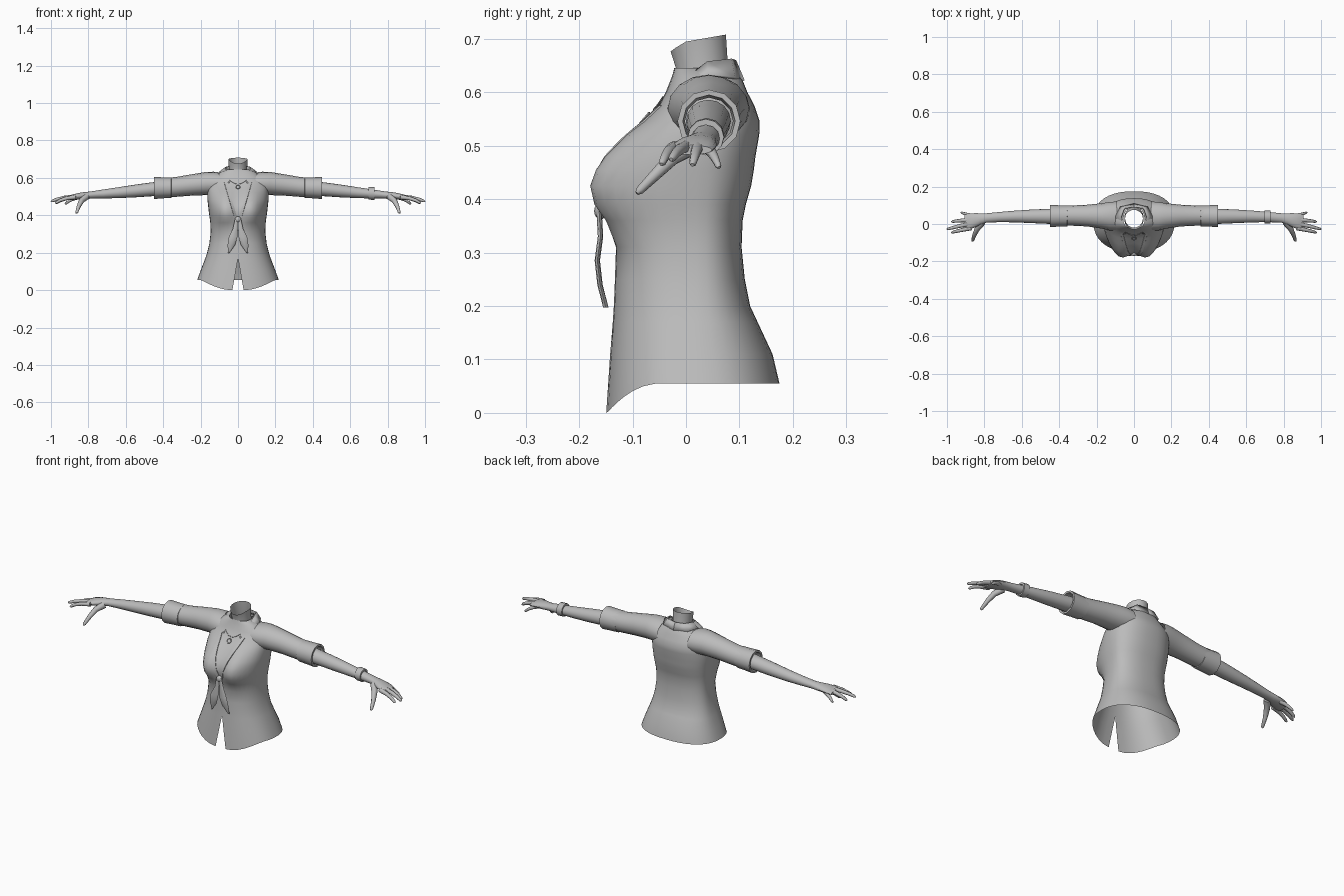
import bpy, bmesh, math
from mathutils import Vector

if "Cube" in bpy.data.objects:
    bpy.data.objects.remove(bpy.data.objects["Cube"])

grey = bpy.data.materials.new("plain_grey")
grey.diffuse_color = (0.5, 0.5, 0.5, 1)
grey.use_nodes = True
grey.node_tree.nodes["Principled BSDF"].inputs["Base Color"].default_value = grey.diffuse_color


def finish(name, bm, mirror=False, angle=40, solid=0):
    """Turn a bmesh into a shaded object, optionally mirrored in x."""
    bmesh.ops.remove_doubles(bm, verts=bm.verts, dist=0.0002)
    bmesh.ops.recalc_face_normals(bm, faces=bm.faces)
    mesh = bpy.data.meshes.new(name)
    bm.to_mesh(mesh)
    bm.free()
    mesh.materials.append(grey)
    ob = bpy.data.objects.new(name, mesh)
    bpy.context.collection.objects.link(ob)
    bpy.ops.object.select_all(action='DESELECT')
    bpy.context.view_layer.objects.active = ob
    ob.select_set(True)
    bpy.ops.object.shade_smooth_by_angle(angle=math.radians(angle))
    if solid:
        ob.modifiers.new("Thickness", 'SOLIDIFY').thickness = solid
    if mirror:
        ob.modifiers.new("Mirror", 'MIRROR').use_axis = (True, False, False)
    return ob


def loft(bm, rings, closed=True, caps=(False, False)):
    """Skin a list of equal-length point rings."""
    rows = [[bm.verts.new(p) for p in r] for r in rings]
    n = len(rows[0])
    for a, b in zip(rows, rows[1:]):
        for i in range(n if closed else n - 1):
            j = (i + 1) % n
            bm.faces.new((a[i], a[j], b[j], b[i]))
    for cap, row in zip(caps, (rows[0], rows[-1])):
        if cap:
            bm.faces.new(row)


def ellipse(c, a, b, n):
    c, a, b = Vector(c), Vector(a), Vector(b)
    return [c + a * math.cos(2 * math.pi * i / n) + b * math.sin(2 * math.pi * i / n)
            for i in range(n)]


def limb(name, rows, n=16, caps=(False, False), mirror=True):
    """Tube along x; rows are (x, y, z, radius y, radius z)."""
    bm = bmesh.new()
    loft(bm, [ellipse((x, y, z), (0, ry, 0), (0, 0, rz), n)
              for x, y, z, ry, rz in rows], caps=caps)
    return finish(name, bm, mirror)


def finger(name, pts, r0, r1, n=8):
    """Tapered tube with a rounded tip along a short path."""
    p = [Vector(q) for q in pts]
    rings = []
    for i, c in enumerate(p):
        d = (p[min(i + 1, len(p) - 1)] - p[max(i - 1, 0)]).normalized()
        side = d.cross(Vector((0, 0, 1))).normalized()
        up = side.cross(d)
        r = r0 + (r1 - r0) * i / (len(p) - 1)
        if i == len(p) - 1:
            rings.append(ellipse(c - d * r, side * r, up * r, n))
            r *= 0.5
        rings.append(ellipse(c, side * r, up * r, n))
    bm = bmesh.new()
    loft(bm, rings, caps=(True, True))
    finish(name, bm, True, 60)


# Torso sections: height, half width, front y, back y, bust fullness
ROWS = [(.055, .218, -.150, .175, 0), (.11, .198, -.142, .162, 0), (.17, .175, -.137, .134, 0),
        (.20, .165, -.135, .120, 0), (.25, .153, -.133, .110, 0), (.31, .146, -.131, .104, 0),
        (.36, .148, -.150, .106, .5), (.39, .152, -.166, .112, .9), (.425, .157, -.172, .122, 1),
        (.455, .160, -.161, .127, .95), (.48, .163, -.145, .130, .8), (.52, .163, -.108, .137, .5),
        (.545, .160, -.080, .138, .2), (.575, .150, -.052, .128, 0), (.60, .125, -.038, .115, 0),
        (.63, .095, -.026, .103, 0), (.645, .056, -.022, .088, 0)]
POW, YC = 0.85, 0.02


def section(z):
    for a, b in zip(ROWS, ROWS[1:]):
        if z <= b[0]:
            t = max(0, (z - a[0]) / (b[0] - a[0]))
            return [u + (v - u) * t for u, v in zip(a, b)]
    return ROWS[-1]


def front(x, z):
    """Front surface y of the torso."""
    _, w, yf, _, k = section(z)
    s = min(1, abs(x) / w) ** (1 / POW)
    y = YC - (YC - yf) * math.sqrt(max(0, 1 - s * s)) ** POW
    y -= k * .02 * math.exp(-((abs(x) - .08) / .045) ** 2)
    return y + k * .018 * math.exp(-(x / .03) ** 2)


# Shirt body with an open front slit at the hem
bm, rings, N = bmesh.new(), [], 40
for i, (z, w, yf, yb, k) in enumerate(ROWS):
    gap = max(0, .03 * (1 - z / .17)) if i else .03
    t0 = math.asin((gap / w) ** (1 / POW))
    ring = []
    for j in range(N + 1):
        t = t0 + (2 * math.pi - 2 * t0) * j / N
        s, c = math.sin(t), math.cos(t)
        x = math.copysign(abs(s) ** POW * w, s)
        y = front(x, z) if c > 0 else YC + (yb - YC) * abs(c) ** POW
        drop = .055 * min(1, max(0, (-y - .05) / .098)) ** 2 if i == 0 else 0
        ring.append((x, y, z - drop))
    rings.append(ring)
loft(bm, rings, closed=False)
finish("shirt_body", bm, angle=60)

# Neck, open at the top with a dip at the front
bm = bmesh.new()
base = ellipse((0, .035, .60), (.052, 0, 0), (0, .055, 0), 14)
mid = ellipse((0, .030, .645), (.048, 0, 0), (0, .050, 0), 14)
top = ellipse((0, .023, 0), (.052, 0, 0), (0, .053, 0), 14)
for p in top:
    p.z = .694 + .014 * min(1, (p.y + .005) / .08) if p.y > -.005 else .694 + (p.y + .005) * .75
loft(bm, [base, mid, top])
finish("neck", bm)

# Standing collar around the neck
inner = [(.045, -.052, .575), (.060, -.012, .62), (.068, .04, .658), (.052, .085, .663), (0, .094, .660)]
outer = [(.066, -.058, .560), (.088, -.015, .605), (.100, .04, .634), (.075, .092, .628), (0, .110, .622)]
bm = bmesh.new()
loft(bm, [inner, outer], closed=False)
finish("collar", bm, True, solid=.005)

# Lapel edges running down to the knot
bm = bmesh.new()
rail = []
for i in range(13):
    t = i / 12
    z, x = .575 - .19 * t, .055 * (1 - t) + .004
    rail.append([(x + dx, front(x + dx, z) - off, z)
                 for dx, off in ((0, -.003), (0, .004), (.014, .004), (.016, -.003))])
loft(bm, rail, closed=False)
finish("lapel", bm, True)

# Knot and two hanging tie tails
bm = bmesh.new()
bmesh.ops.create_uvsphere(bm, u_segments=12, v_segments=8, radius=1)
for v in bm.verts:
    v.co = Vector((v.co.x * .016, -.160 + v.co.y * .012, .378 + v.co.z * .016))
finish("tie_knot", bm)
bm = bmesh.new()
loft(bm, [ellipse((x, y, z), (w, 0, 0), (0, .005, 0), 8) for x, y, z, w in
          [(.006, -.163, .385, .009), (.014, -.160, .33, .013), (.026, -.166, .285, .023),
           (.036, -.161, .24, .020), (.050, -.150, .197, .002)]], caps=(True, True))
finish("tie_tail", bm, True)

# Necklace chain and ring pendant
bm = bmesh.new()
chain = []
for i in range(-6, 7):
    x = .046 * i / 6
    z = .568 + .022 * (i / 6) ** 2
    chain.append(ellipse((x, front(x, z) - .002, z), (0, .002, 0), (0, 0, .002), 6))
loft(bm, chain)
finish("necklace", bm)
bpy.ops.mesh.primitive_torus_add(major_radius=.012, minor_radius=.0025, major_segments=16,
                                 minor_segments=6, location=(0, -.077, .552),
                                 rotation=(math.radians(50), 0, 0))
bpy.context.object.name = "pendant"
bpy.context.object.data.materials.append(grey)

# Sleeves and rolled cuffs
limb("sleeve", [(.09, .042, .568, .078, .060), (.13, .042, .570, .076, .063), (.17, .043, .570, .068, .062),
                (.25, .045, .562, .058, .057), (.33, .045, .552, .054, .053), (.40, .045, .547, .053, .052)])
limb("cuff", [(.355, .043, .548, .050, .050), (.357, .043, .548, .056, .055), (.40, .043, .547, .057, .056),
              (.45, .043, .546, .059, .059), (.45, .043, .546, .049, .049), (.41, .043, .546, .045, .044)], 12)

# Forearm running into the palm
limb("forearm", [(.38, .042, .546, .042, .040), (.46, .041, .539, .040, .037), (.55, .041, .530, .036, .034),
                 (.64, .040, .521, .031, .029), (.72, .037, .514, .027, .024), (.79, .032, .508, .025, .019),
                 (.82, .027, .505, .030, .019), (.85, .020, .502, .038, .018), (.885, .012, .497, .043, .014),
                 (.905, .009, .492, .040, .009)], caps=(False, True))

# Fingers and thumb
finger("index_finger", [(.87, -.022, .497), (.915, -.031, .491), (.95, -.039, .480), (.976, -.046, .465)], .012, .007)
finger("middle_finger", [(.88, .000, .499), (.93, -.010, .494), (.97, -.020, .485), (1.0, -.028, .474)], .012, .007)
finger("ring_finger", [(.88, .022, .498), (.92, .019, .490), (.95, .016, .479), (.976, .012, .464)], .012, .007)
finger("little_finger", [(.86, .041, .495), (.885, .049, .486), (.905, .055, .475), (.925, .062, .459)], .011, .006)
finger("thumb", [(.81, .010, .499), (.837, -.025, .478), (.852, -.055, .448), (.864, -.092, .411)], .018, .008)

# Bracelet on one wrist only
limb("bracelet", [(.697, .038, .516, .026, .025), (.697, .038, .518, .034, .034), (.730, .037, .516, .034, .034),
                  (.730, .037, .514, .026, .025)], 12, mirror=False)
